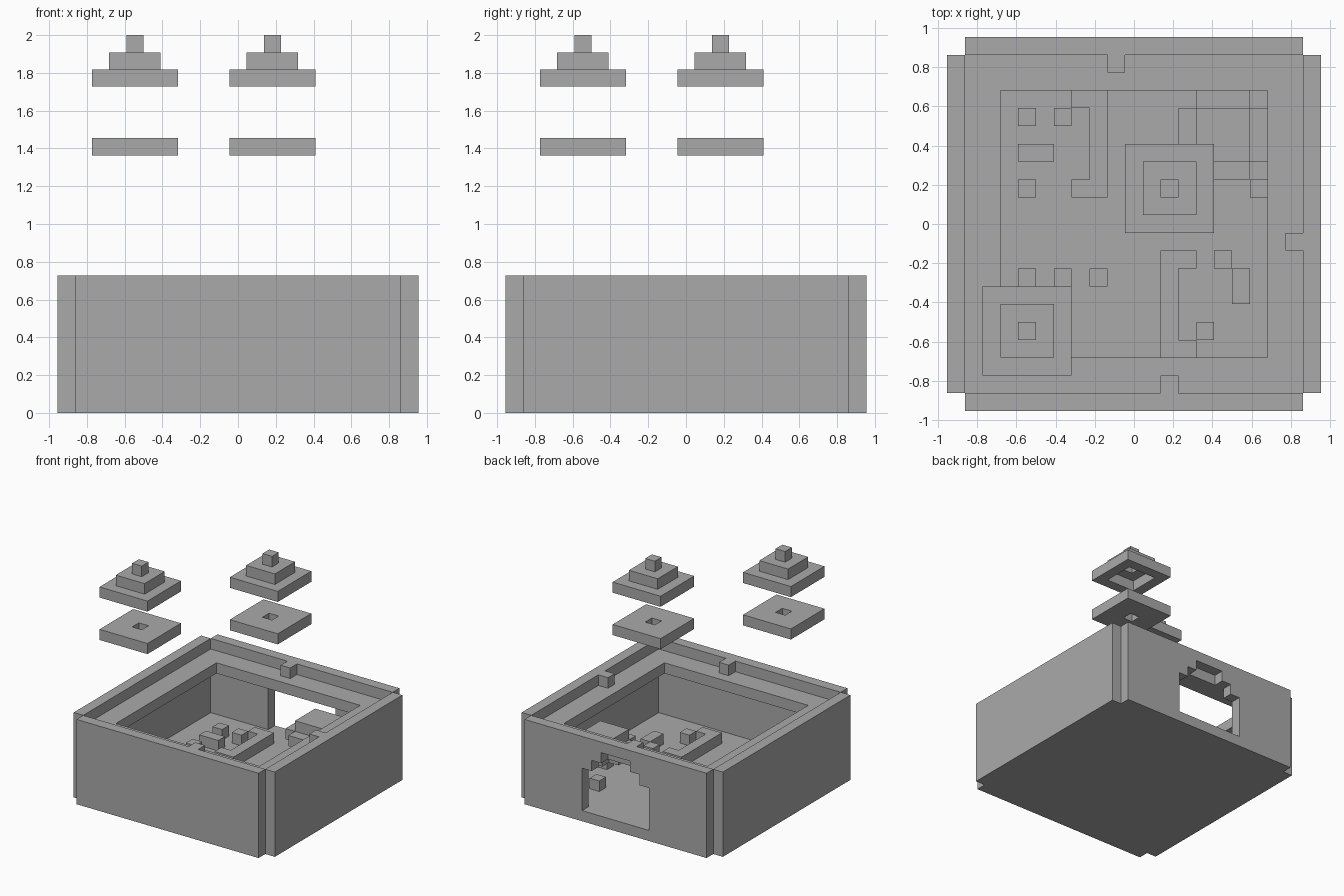
import bpy
import bmesh
from mathutils import Vector

old = bpy.data.objects.get("Cube")
if old:
    bpy.data.objects.remove(old, do_unlink=True)

UNIT = 1 / 11          # size of one block
HALF = 10.5            # half the footprint, in blocks

stone = bpy.data.materials.new("grey stone")
stone.use_nodes = True
GREY = (0.4, 0.4, 0.4, 1)
stone.diffuse_color = GREY
stone.node_tree.nodes["Principled BSDF"].inputs["Base Color"].default_value = GREY


def cells(box):
    """All unit cells in a box given as x, y, z start and x, y, z end."""
    x0, y0, z0, x1, y1, z1 = box
    return {(x, y, z) for x in range(x0, x1) for y in range(y0, y1) for z in range(z0, z1)}


def blocks(name, boxes, cuts=()):
    """Join boxes, take away cuts, and keep only the outer skin."""
    solid = set().union(*map(cells, boxes)).difference(*map(cells, cuts))
    bm = bmesh.new()
    corners = {}

    def corner(p):
        key = tuple(round(c) for c in p)
        if key not in corners:
            corners[key] = bm.verts.new(((key[0] - HALF) * UNIT, (key[1] - HALF) * UNIT, key[2] * UNIT))
        return corners[key]

    for cell in solid:
        for axis in range(3):
            for side in (0, 1):
                step = [0, 0, 0]
                step[axis] = 2 * side - 1
                if tuple(c + s for c, s in zip(cell, step)) in solid:
                    continue
                u, v = Vector(), Vector()
                u[(axis + 1) % 3] = 1
                v[(axis + 2) % 3] = 1
                start = Vector(cell)
                start[axis] += side
                loop = [start, start + u, start + u + v, start + v]
                bm.faces.new([corner(p) for p in (loop if side else loop[::-1])])
    bmesh.ops.dissolve_limit(bm, angle_limit=0.01, verts=bm.verts[:], edges=bm.edges[:])
    mesh = bpy.data.meshes.new(name)
    bm.to_mesh(mesh)
    bm.free()
    mesh.materials.append(stone)
    obj = bpy.data.objects.new(name, mesh)
    bpy.context.collection.objects.link(obj)
    return obj


# Hollow shell: floor, four walls without corner posts, overhanging rim, stepped doorway
blocks("enclosure",
       [(1, 1, 0, 20, 20, 1),
        (1, 0, 0, 20, 1, 8), (1, 20, 0, 20, 21, 8),
        (0, 1, 0, 1, 20, 8), (20, 1, 0, 21, 20, 8),
        (1, 1, 6, 20, 20, 7),
        (9, 19, 7, 10, 20, 8), (19, 9, 7, 20, 10, 8), (12, 1, 7, 13, 2, 8)],
       [(3, 3, 6, 18, 18, 7)] +
       [(7 + i, 20, 1, 14 - i, 21, 5 + i) for i in range(3)])


def floor_piece(name, *rects):
    blocks(name, [(x0, y0, 1, x1, y1, 2) for x0, y0, x1, y1 in rects])


# Bracket shaped kerbs on the floor
floor_piece("back_kerb", (8, 12, 9, 18), (7, 12, 8, 13), (7, 17, 8, 18))
floor_piece("front_kerb", (12, 3, 13, 9), (13, 8, 14, 9), (13, 3, 14, 4))

# Loose floor blocks
for n, (x, y) in enumerate([(4, 16), (6, 16), (4, 12), (4, 7), (6, 7), (8, 7),
                            (14, 4), (15, 8), (17, 12), (15, 16)]):
    floor_piece(f"floor_block_{n + 1}", (x, y, x + 1, y + 1))
floor_piece("long_block_back", (4, 14, 6, 15))
floor_piece("long_block_front", (16, 6, 17, 8))

# Stepped canopy hanging over the back left of the floor
blocks("canopy",
       [(14, 13, 4, 17, 18, 5), (13, 14, 4, 18, 17, 5), (14, 14, 5, 17, 17, 6)],
       [(14, 14, 4, 17, 17, 5)])

# Two floating towers: a pierced slab below and a hollow stepped roof above
for side, c in (("front_right", 2), ("back_left", 10)):
    def square(inset, z):
        return (c + inset, c + inset, z, c + 5 - inset, c + 5 - inset, z + 1)
    blocks(side + "_slab", [square(0, 15)], [square(2, 15)])
    blocks(side + "_roof", [square(i, 19 + i) for i in range(3)],
           [square(i + 1, 19 + i) for i in range(2)])
